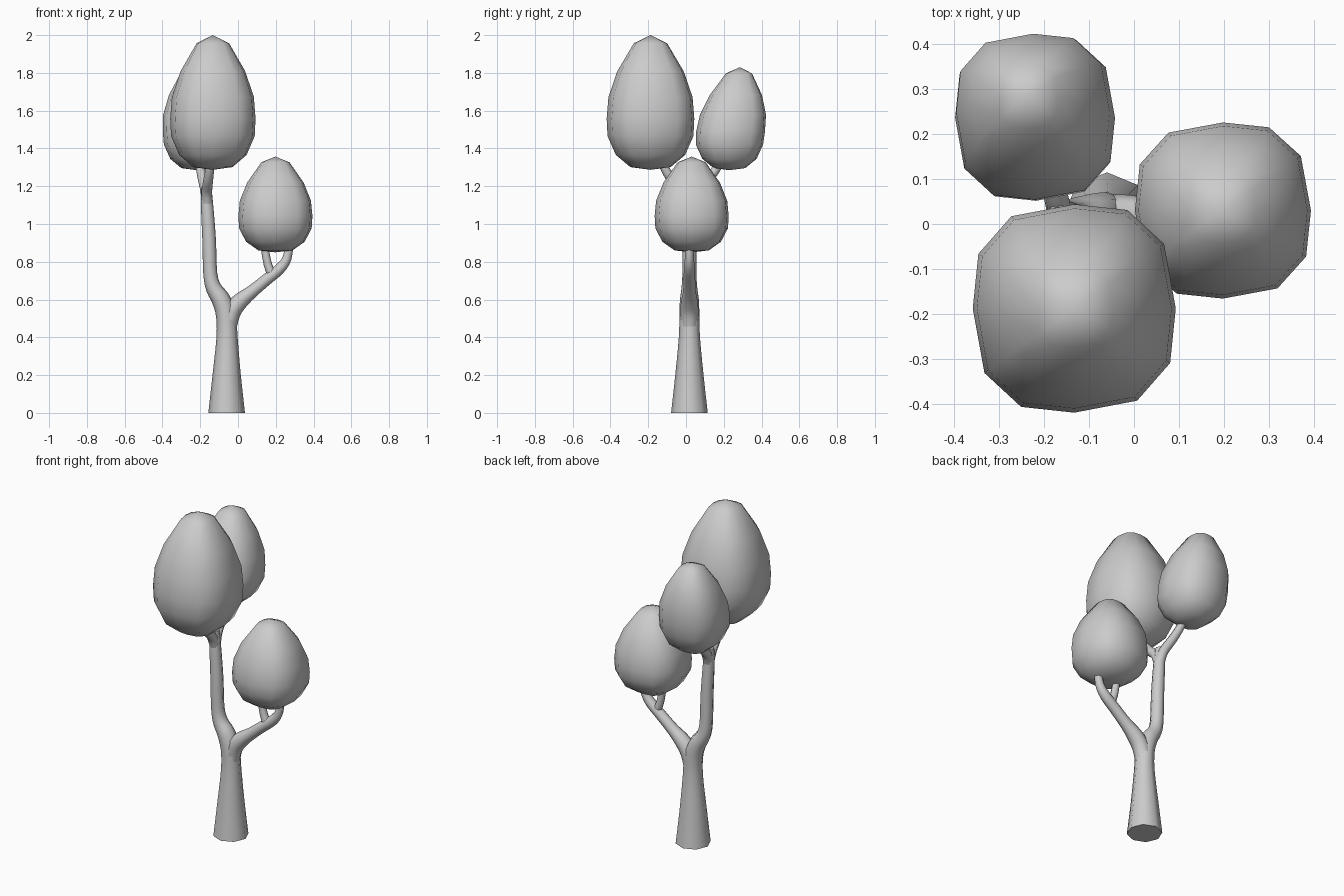
import bpy, bmesh, math
from mathutils import Vector

cube = bpy.data.objects.get("Cube")
if cube:
    bpy.data.objects.remove(cube, do_unlink=True)

grey = bpy.data.materials.new("plain_grey")
grey.use_nodes = True
grey.diffuse_color = (0.6, 0.6, 0.6, 1)
grey.node_tree.nodes["Principled BSDF"].inputs["Base Color"].default_value = (0.6, 0.6, 0.6, 1)


def loft(name, rings, cap_ends):
    """Skin a list of point rings; one-point rings become fans."""
    bm = bmesh.new()
    loops = [[bm.verts.new(p) for p in ring] for ring in rings]
    for a, b in zip(loops, loops[1:]):
        n = max(len(a), len(b))
        for i in range(n):
            j = (i + 1) % n
            if len(a) == 1:
                bm.faces.new((a[0], b[j], b[i]))
            elif len(b) == 1:
                bm.faces.new((a[i], a[j], b[0]))
            else:
                bm.faces.new((a[i], a[j], b[j], b[i]))
    for f in bm.faces:
        f.smooth = True
    if cap_ends:
        for ring in (loops[0], loops[-1]):
            cap = bm.faces.new(ring)
            for e in cap.edges:
                e.smooth = False
    bmesh.ops.recalc_face_normals(bm, faces=bm.faces[:])
    mesh = bpy.data.meshes.new(name)
    bm.to_mesh(mesh)
    bm.free()
    mesh.materials.append(grey)
    obj = bpy.data.objects.new(name, mesh)
    bpy.context.collection.objects.link(obj)
    return obj


def spline(a, b, c, d, t):
    return 0.5 * (2 * b + (c - a) * t + (2 * a - 5 * b + 4 * c - d) * t * t
                  + (3 * b - a - 3 * c + d) * t ** 3)


def limb(name, points, steps=3, sides=8):
    """Tapered tube through (x, y, z, radius) points."""
    pts = [Vector(p) for p in points]
    ext = [pts[0]] + pts + [pts[-1]]
    path = [spline(*ext[i:i + 4], k / steps)
            for i in range(len(pts) - 1) for k in range(steps)] + [pts[-1]]
    rings = []
    for i, p in enumerate(path):
        d = (path[min(i + 1, len(path) - 1)] - path[max(i - 1, 0)]).to_3d()
        turn = Vector((0, 0, 1)).rotation_difference(d.normalized())
        ring = []
        for k in range(sides):
            a = math.tau * k / sides
            ring.append(p.to_3d() + turn @ Vector((math.cos(a), math.sin(a), 0)) * p.w)
        rings.append(ring)
    return loft(name, rings, True)


# Crown outline: (radius fraction, height fraction), and a squarish 12-sided section
OUTLINE = [(0, 0), (.46, .02), (.79, .11), (.98, .25), (1, .38), (.96, .54),
           (.76, .73), (.38, .94), (0, 1)]
QUARTER = [(0, 1), (35, 1.08), (61, 1.08)]


def crown(name, x, y, bottom, top, rx, ry, lean=(0, 0)):
    rings = []
    for r, f in OUTLINE:
        s = max(0, f - .3) / .7
        cx, cy, z = x + lean[0] * s, y + lean[1] * s, bottom + (top - bottom) * f
        if r == 0:
            rings.append([(cx, cy, z)])
            continue
        ring = []
        for q in range(4):
            for deg, k in QUARTER:
                a = math.radians(deg + 90 * q)
                ring.append((cx + rx * r * k * math.cos(a), cy + ry * r * k * math.sin(a), z))
        rings.append(ring)
    return loft(name, rings, False)


# Trunk running on into the tall limb
limb("trunk", [(-.06, .018, 0, .097), (-.06, .018, .2, .075), (-.058, .018, .4, .056),
               (-.064, .018, .52, .053), (-.09, .018, .6, .05), (-.128, .018, .66, .042),
               (-.147, .018, .74, .037), (-.153, .018, .92, .036),
               (-.165, .018, 1.12, .032), (-.168, .018, 1.2, .026)])

# Low limb and its twig
limb("low_limb", [(-.055, .018, .44, .045), (-.035, .018, .53, .048), (.01, .018, .59, .044),
                  (.075, .018, .643, .034), (.15, .018, .705, .031), (.22, .018, .762, .029),
                  (.26, .018, .82, .024), (.275, .018, .92, .02)])
limb("low_twig", [(.185, .018, .725, .026), (.158, .018, .785, .022), (.135, .018, .91, .02)])

# Two twigs under the tall crowns
limb("front_twig", [(-.163, .018, 1.1, .029), (-.165, -.01, 1.17, .028),
                    (-.158, -.07, 1.23, .026), (-.148, -.115, 1.3, .023), (-.14, -.14, 1.38, .021)])
limb("back_twig", [(-.163, .018, 1.1, .029), (-.17, .045, 1.17, .028),
                   (-.185, .11, 1.23, .026), (-.2, .165, 1.3, .023), (-.205, .19, 1.38, .021)])

# Leafy crowns
crown("front_crown", -.133, -.188, 1.287, 2.0, .226, .232)
crown("back_crown", -.218, .23, 1.285, 1.83, .178, .182, (-.02, .055))
crown("low_crown", .198, .03, .85, 1.357, .196, .196)
